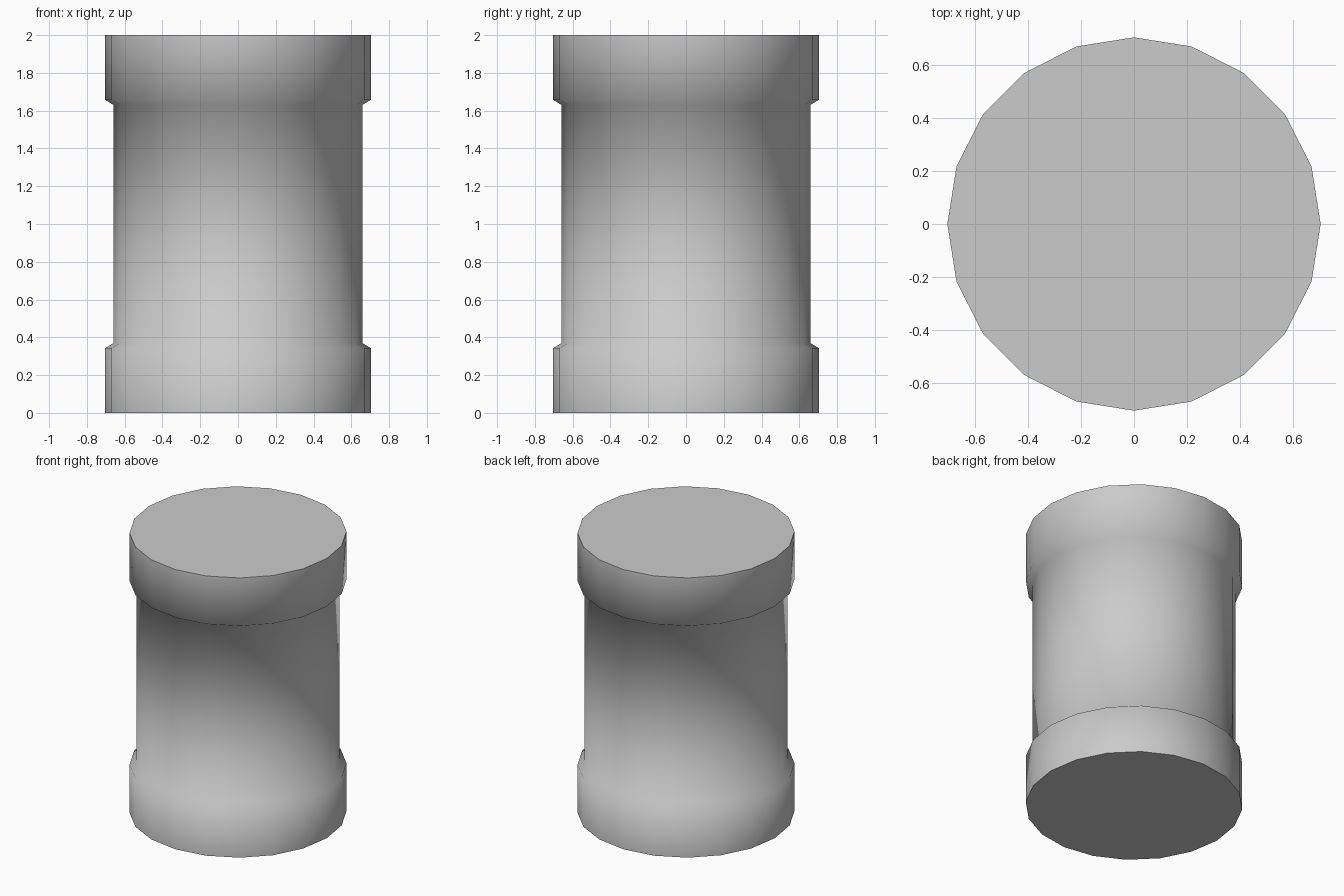
import bpy
import bmesh
import math

cube = bpy.data.objects.get("Cube")
if cube:
    bpy.data.objects.remove(cube, do_unlink=True)

SIDES = 20
RIM, BODY = 0.703, 0.658

# Plain grey material
grey = bpy.data.materials.new("light_grey")
grey.use_nodes = True
colour = (0.6, 0.6, 0.6, 1)
grey.diffuse_color = colour
grey.node_tree.nodes["Principled BSDF"].inputs["Base Color"].default_value = colour

# Lower half of the profile (radius, height), mirrored for the upper half
lower = [(RIM, 0), (RIM, 0.343), (BODY, 0.37)]
profile = lower + [(r, 2 - z) for r, z in reversed(lower)]

# Collared cylinder: rings joined by side walls, with flat end caps
bm = bmesh.new()
rings = []
for r, z in profile:
    angles = [math.tau * i / SIDES for i in range(SIDES)]
    rings.append([bm.verts.new((r * math.cos(a), r * math.sin(a), z)) for a in angles])
for low, high in zip(rings, rings[1:]):
    for i in range(SIDES):
        j = (i + 1) % SIDES
        bm.faces.new((low[i], low[j], high[j], high[i]))
bm.faces.new(rings[0][::-1])
bm.faces.new(rings[-1])

mesh = bpy.data.meshes.new("collared_cylinder")
bm.to_mesh(mesh)
bm.free()
mesh.materials.append(grey)
cylinder = bpy.data.objects.new("collared_cylinder", mesh)
bpy.context.collection.objects.link(cylinder)

# Smooth walls and collar slopes, crisp cap rims
bpy.ops.object.select_all(action="DESELECT")
cylinder.select_set(True)
bpy.context.view_layer.objects.active = cylinder
bpy.ops.object.shade_smooth_by_angle(angle=math.radians(70))
